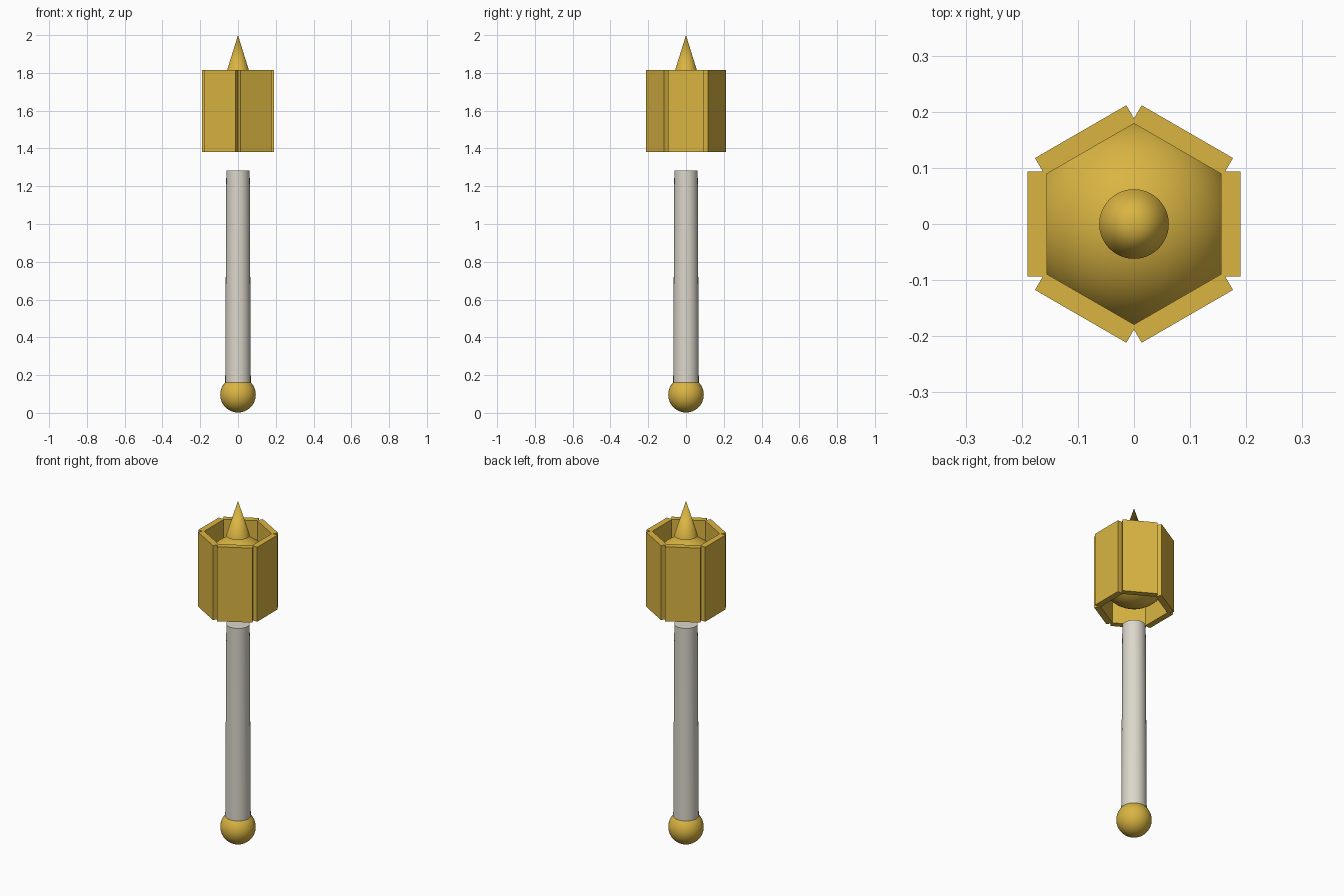
import bpy
from math import cos, sin, radians

default = bpy.data.objects.get("Cube")
if default:
    bpy.data.objects.remove(default, do_unlink=True)


def make_material(name, colour):
    mat = bpy.data.materials.new(name)
    mat.use_nodes = True
    mat.diffuse_color = colour
    mat.node_tree.nodes["Principled BSDF"].inputs["Base Color"].default_value = colour
    return mat


gold = make_material("gold", (0.70, 0.46, 0.055, 1))
ivory = make_material("ivory", (0.72, 0.68, 0.60, 1))


def finish(name, mat, smooth=True):
    obj = bpy.context.object
    obj.name = name
    obj.data.materials.append(mat)
    if smooth:
        bpy.ops.object.shade_smooth_by_angle(angle=radians(35))
    return obj


def ball(name, radius, z):
    bpy.ops.mesh.primitive_uv_sphere_add(segments=48, ring_count=24, radius=radius, location=(0, 0, z))
    return finish(name, gold)


def cone(name, mat, bottom_radius, top_radius, bottom, top):
    bpy.ops.mesh.primitive_cone_add(vertices=48, radius1=bottom_radius, radius2=top_radius,
                                    depth=top - bottom, location=(0, 0, (bottom + top) / 2))
    return finish(name, mat)


# Pommel and slightly tapered shaft
ball("pommel", 0.094, 0.096)
cone("shaft", ivory, 0.068, 0.062, 0.10, 1.283)

# Head core and top spike
ball("head_core", 0.186, 1.598)
cone("top_spike", gold, 0.062, 0, 1.80, 2.0)

# Six flat plates around the core
inner, outer = 0.155, 0.19
for i in range(6):
    angle = radians(60 * i)
    middle = (inner + outer) / 2
    bpy.ops.mesh.primitive_cube_add(size=1, location=(middle * cos(angle), middle * sin(angle), 1.598),
                                    rotation=(0, 0, angle))
    bpy.context.object.scale = (outer - inner, 0.188, 0.435)
    finish(f"head_plate_{i + 1}", gold, smooth=False)
